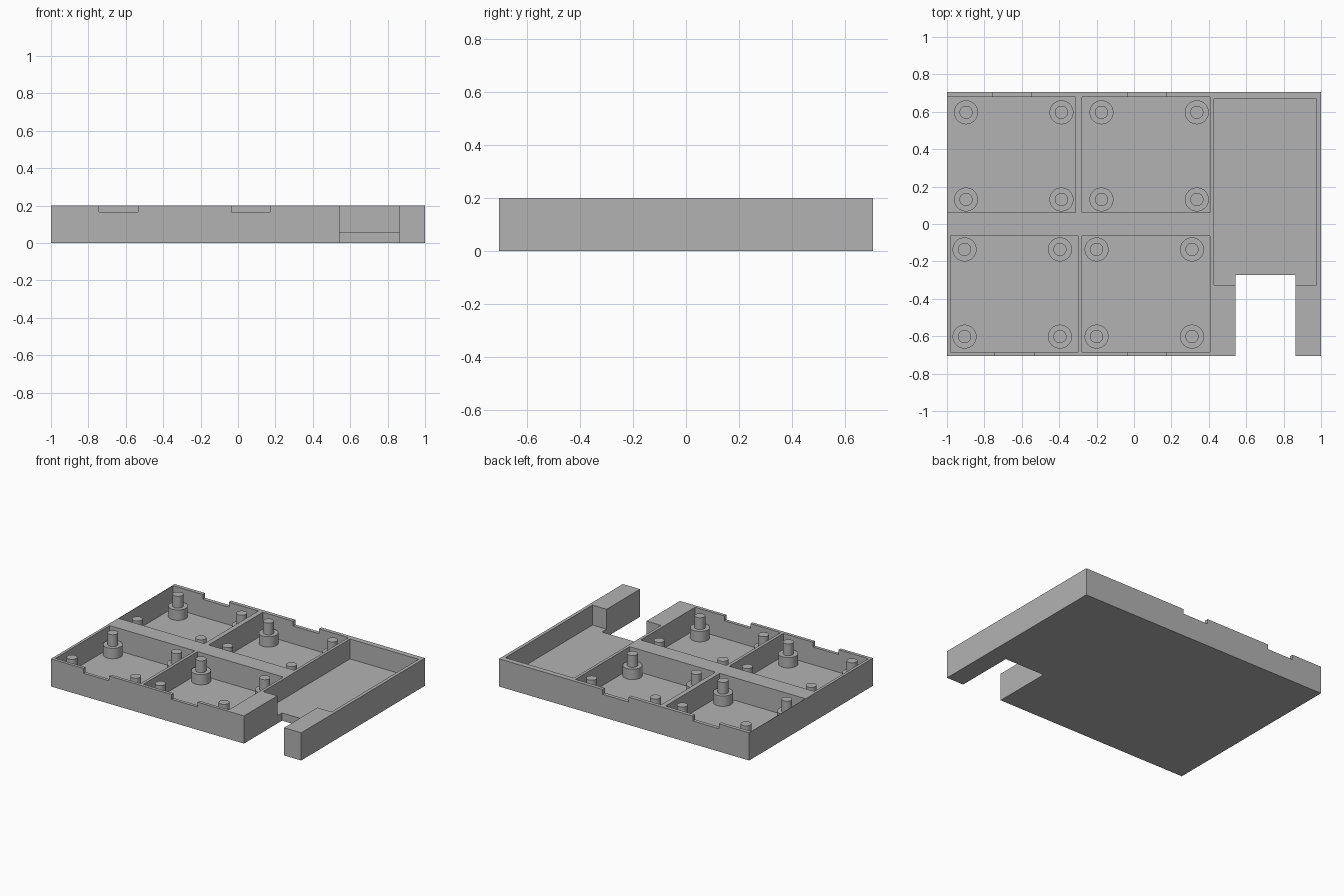
import bpy
import math

default = bpy.data.objects.get("Cube")
if default:
    bpy.data.objects.remove(default, do_unlink=True)

grey = bpy.data.materials.new("plain grey")
grey.use_nodes = True
GREY = (0.45, 0.45, 0.45, 1)
grey.diffuse_color = GREY
grey.node_tree.nodes["Principled BSDF"].inputs["Base Color"].default_value = GREY

HEIGHT, HALF_DEPTH = 0.2, 0.707
FLOOR = 0.037          # floor of the four board bays
SIDE_FLOOR = 0.056     # floor of the long side bay
NOTCH_Z = 0.165
OVER = 0.1             # how far cutters reach past a surface


def box(name, x0, x1, y0, y1, z0, z1):
    bpy.ops.mesh.primitive_cube_add(
        size=1, location=((x0 + x1) / 2, (y0 + y1) / 2, (z0 + z1) / 2))
    ob = bpy.context.object
    ob.name = name
    ob.scale = (x1 - x0, y1 - y0, z1 - z0)
    bpy.ops.object.transform_apply(location=True, rotation=False, scale=True)
    ob.data.materials.append(grey)
    return ob


def cut(target, *bounds):
    cutter = box("cutter", *bounds)
    cutter.hide_render = True
    mod = target.modifiers.new("cut", "BOOLEAN")
    mod.operation = "DIFFERENCE"
    mod.solver = "EXACT"
    mod.object = cutter
    bpy.context.view_layer.objects.active = target
    bpy.ops.object.modifier_apply(modifier=mod.name)
    bpy.data.objects.remove(cutter, do_unlink=True)


def cylinder(name, x, y, radius, z0, z1):
    bpy.ops.mesh.primitive_cylinder_add(
        vertices=48, radius=radius, depth=z1 - z0, location=(x, y, (z0 + z1) / 2))
    ob = bpy.context.object
    ob.name = name
    ob.data.materials.append(grey)
    bpy.ops.object.shade_smooth_by_angle(angle=math.radians(30))


# Tray block
tray = box("tray", -1, 1, -HALF_DEPTH, HALF_DEPTH, 0, HEIGHT)
top = HEIGHT + OVER

# Board bays: name, x range, y range, first standoff x and y
bays = [
    ("back_right", -0.997, -0.313, 0.062, 0.68, -0.898, 0.131),
    ("back_middle", -0.278, 0.407, 0.062, 0.68, -0.174, 0.131),
    ("front_right", -0.98, -0.3, -0.684, -0.065, -0.906, -0.602),
    ("front_middle", -0.278, 0.407, -0.684, -0.065, -0.2, -0.602),
]
for name, x0, x1, y0, y1, px, py in bays:
    cut(tray, x0, x1, y0, y1, FLOOR, top)

# Long side bay and the open slot through the front
cut(tray, 0.428, 0.976, -0.326, 0.668, SIDE_FLOOR, top)
cut(tray, 0.543, 0.863, -HALF_DEPTH - OVER, -0.273, -OVER, top)

# Shallow cable notches in the front and back rims
for x, side in ((-0.742, -1), (-0.035, -1), (-0.757, 1), (-0.035, 1)):
    y0, y1 = sorted((side * 0.66, side * (HALF_DEPTH + OVER)))
    cut(tray, x, x + 0.207, y0, y1, NOTCH_Z, top)

# Stepped standoffs, four in each bay
for name, x0, x1, y0, y1, px, py in bays:
    for i in range(2):
        for j in range(2):
            x, y = px + i * 0.51, py + j * 0.466
            cylinder(f"{name}_standoff_base", x, y, 0.064, FLOOR - 0.01, 0.112)
            cylinder(f"{name}_standoff_pin", x, y, 0.035, 0.1, 0.197)
